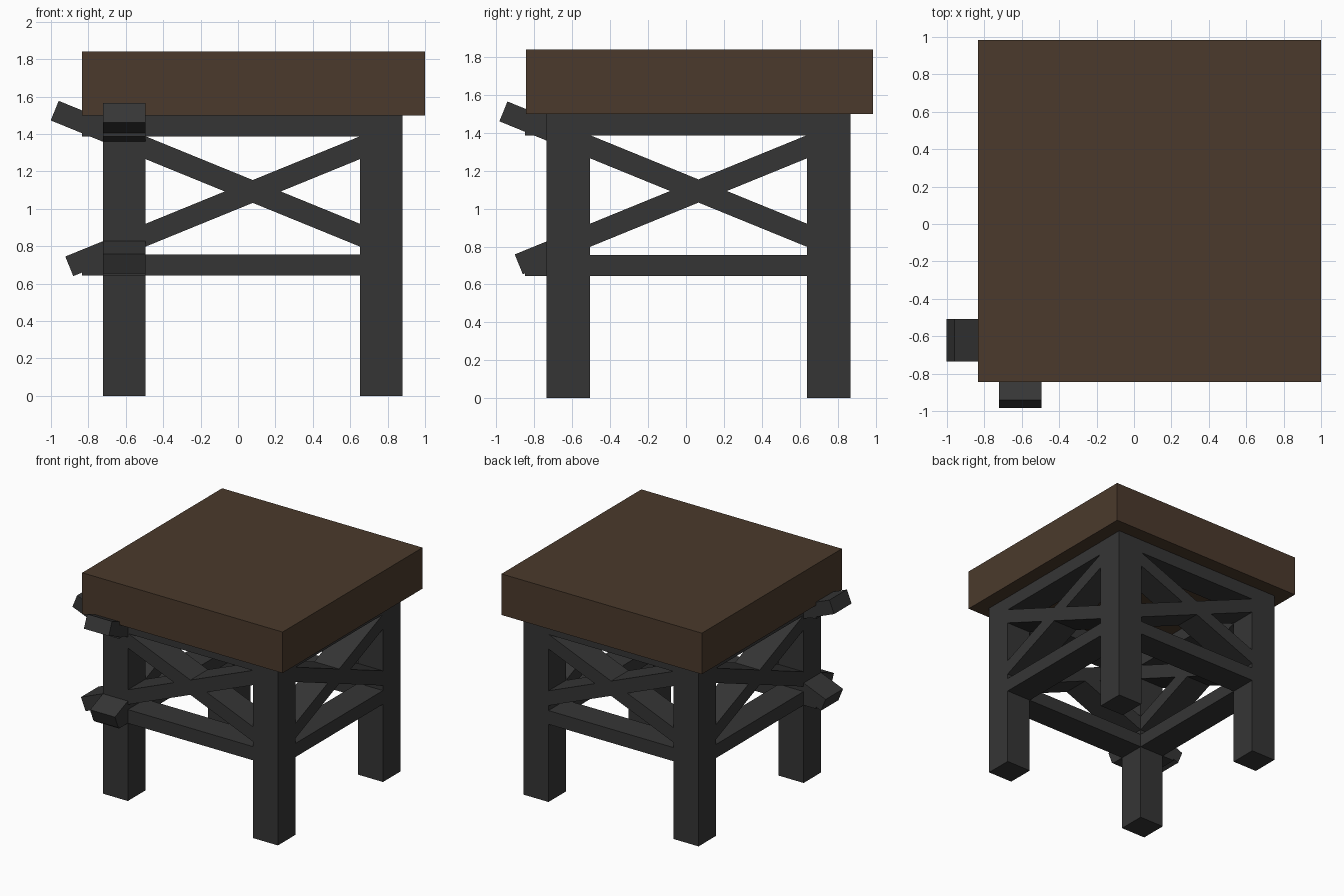
import bpy, math
from mathutils import Matrix, Vector

if "Cube" in bpy.data.objects:
    bpy.data.objects.remove(bpy.data.objects["Cube"])


def material(name, rgb):
    m = bpy.data.materials.new(name)
    m.diffuse_color = (*rgb, 1)
    m.use_nodes = True
    m.node_tree.nodes["Principled BSDF"].inputs["Base Color"].default_value = m.diffuse_color
    return m


BROWN = material("dark brown", (0.070, 0.042, 0.025))
CHARCOAL = material("charcoal", (0.036, 0.036, 0.036))


def box(name, centre, size, mat, rot=None):
    bpy.ops.mesh.primitive_cube_add(size=1)
    ob = bpy.context.object
    ob.name = name
    m = Matrix.Translation(Vector(centre)) @ (rot or Matrix())
    ob.data.transform(m @ Matrix.Diagonal((*size, 1)))
    ob.data.materials.append(mat)
    return ob


LEG = 0.228
X = (-0.608, 0.766)      # leg centres
Y = (-0.621, 0.753)
THICK = 0.113            # rail and brace height

# Table slab
box("top_slab", (0.0825, 0.07, 1.67), (1.835, 1.83, 0.34), BROWN)

# Legs
for i, x in enumerate(X):
    for j, y in enumerate(Y):
        box(f"leg_{i}{j}", (x, y, 0.75), (LEG, LEG, 1.5), CHARCOAL)


def beam(name, axis, across, a, za, b, zb):
    """Square-ended beam along one axis, from (a, za) to (b, zb)."""
    length = math.hypot(b - a, zb - za)
    rot = Matrix.Rotation(-math.atan2(zb - za, b - a), 4, 'Y')
    mid, z = (a + b) / 2, (za + zb) / 2
    if axis == 'x':
        centre = (mid, across, z)
    else:
        centre = (across, mid, z)
        rot = Matrix.Rotation(math.pi / 2, 4, 'Z') @ rot
    box(name, centre, (length, LEG, THICK), CHARCOAL, rot)


# Rails and cross braces; the front and left sets overrun the shared corner
for axis, run, sides in (('x', X, Y), ('y', Y, X)):
    mid = sum(run) / 2
    for k, across in enumerate(sides):
        over = k == 0
        end = run[1] + 0.03
        inner = run[0] - 0.03
        start = (-0.835 if axis == 'x' else -0.85) if over else inner
        for label, z in (("lower", 0.70), ("upper", 1.4425)):
            beam(f"{label}_rail_{axis}{k}", axis, across, start, z, end, z)
        low = (-0.902 if axis == 'x' else -0.882) if over else inner
        high = (-0.98 if axis == 'x' else -0.963) if over else inner
        for label, s, slope in (("rising", low, 0.408), ("falling", high, -0.408)):
            beam(f"{label}_brace_{axis}{k}", axis, across,
                 s, 1.093 + slope * (s - mid), end, 1.093 + slope * (end - mid))
